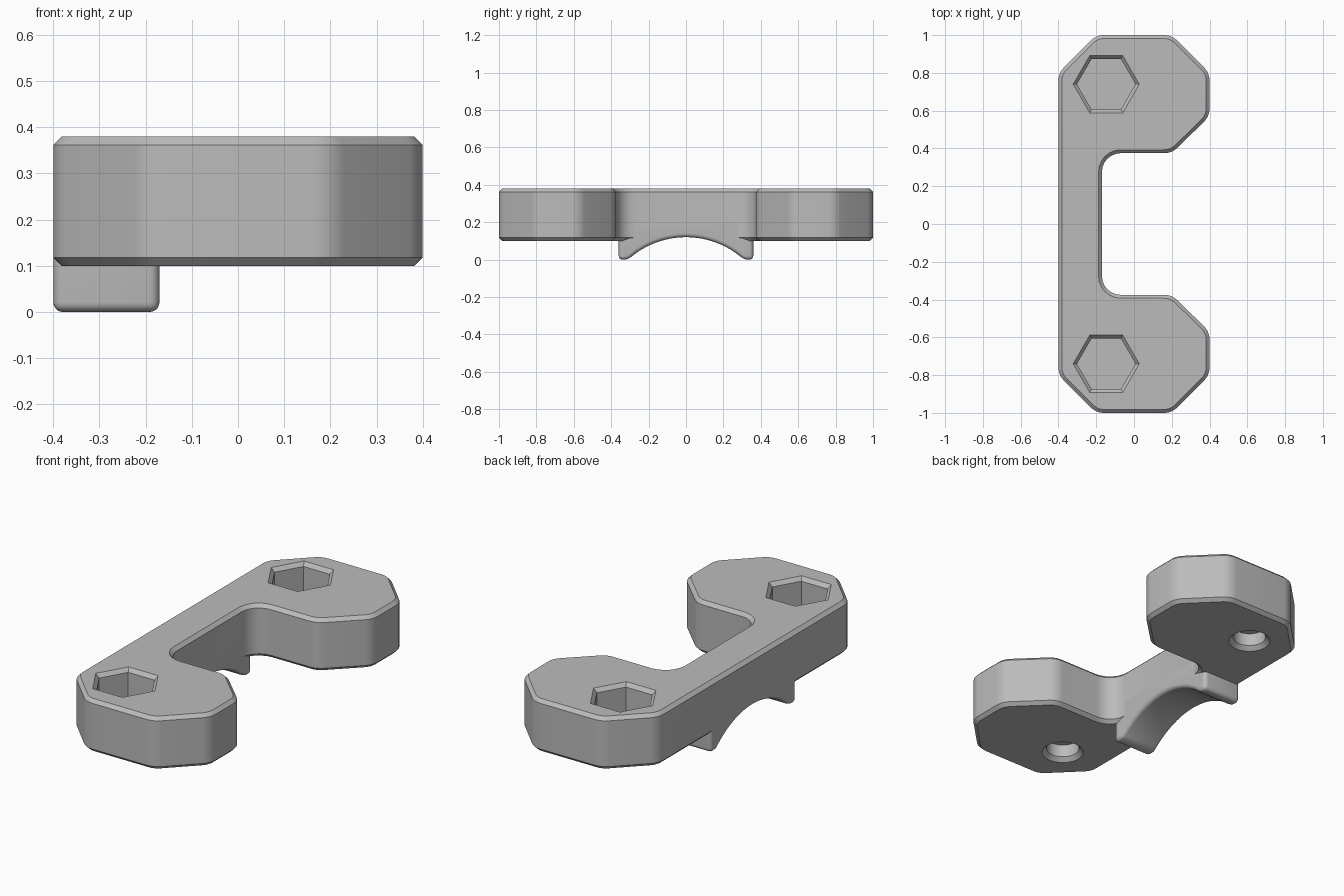
import bpy, bmesh, math
from mathutils import Vector

default = bpy.data.objects.get("Cube")
if default:
    bpy.data.objects.remove(default)

BOTTOM, TOP, CHAMFER = 0.1, 0.38, 0.018
LEFT, INNER = -0.4, -0.17          # sides of the connecting bar
BOLT_X, BOLT_Y = -0.147, 0.74
FOOT_Y, ARCH_Y, ARCH_TOP, JOIN_Z = 0.36, 0.31, 0.12, 0.2

grey = bpy.data.materials.new("plain_grey")
grey.use_nodes = True
grey.diffuse_color = (0.5, 0.5, 0.5, 1)
grey.node_tree.nodes["Principled BSDF"].inputs["Base Color"].default_value = (0.5, 0.5, 0.5, 1)


def make_object(name, bm):
    bmesh.ops.recalc_face_normals(bm, faces=bm.faces)
    mesh = bpy.data.meshes.new(name)
    bm.to_mesh(mesh)
    bm.free()
    mesh.materials.append(grey)
    obj = bpy.data.objects.new(name, mesh)
    bpy.context.collection.objects.link(obj)
    return obj


def activate(obj):
    bpy.ops.object.select_all(action='DESELECT')
    obj.select_set(True)
    bpy.context.view_layer.objects.active = obj


def prism(points, direction):
    """Extrude a closed planar loop of points."""
    bm = bmesh.new()
    base = bm.faces.new([bm.verts.new(p) for p in points])
    cap = bmesh.ops.extrude_face_region(bm, geom=[base])["geom"]
    bmesh.ops.translate(bm, vec=direction, verts=[v for v in cap if isinstance(v, bmesh.types.BMVert)])
    bmesh.ops.recalc_face_normals(bm, faces=bm.faces)
    return bm


def fillet(corners, radius, steps=6):
    """Round every corner of a plan outline."""
    out = []
    for i, c in enumerate(corners):
        a = (corners[i - 1] - c).normalized()
        b = (corners[(i + 1) % len(corners)] - c).normalized()
        half = a.angle(b) / 2
        centre = c + (a + b).normalized() * radius / math.sin(half)
        start = c + a * radius / math.tan(half) - centre
        end = c + b * radius / math.tan(half) - centre
        sweep = start.angle(end)
        for k in range(steps + 1):
            t = k / steps
            mix = start * math.sin((1 - t) * sweep) + end * math.sin(t * sweep)
            out.append(centre + mix / math.sin(sweep))
    return out


def stacked_rings(name, sides, x, y, rings):
    """Closed solid through regular polygons given as (radius, height)."""
    bm = bmesh.new()
    loops = [[bm.verts.new((x + r * math.cos(math.tau * i / sides),
                            y + r * math.sin(math.tau * i / sides), z))
              for i in range(sides)] for r, z in rings]
    for low, high in zip(loops, loops[1:]):
        for i in range(sides):
            j = (i + 1) % sides
            bm.faces.new((low[i], low[j], high[j], high[i]))
    bm.faces.new(loops[0])
    bm.faces.new(loops[-1])
    return make_object(name, bm)


def cut(target, cutter):
    cutter.hide_render = True
    mod = target.modifiers.new("cut", 'BOOLEAN')
    mod.operation, mod.solver, mod.object = 'DIFFERENCE', 'EXACT', cutter
    activate(target)
    bpy.ops.object.modifier_apply(modifier=mod.name)
    bpy.data.objects.remove(cutter)


# Body: mirrored C-shaped outline with chamfered rims
upper = [Vector(p) for p in ((INNER, 0.375, 0), (0.2, 0.375, 0), (0.4, 0.57, 0), (0.4, 0.8, 0),
                             (0.2, 1, 0), (-0.2, 1, 0), (LEFT, 0.8, 0))]
lower = [Vector((p.x, -p.y, 0)) for p in reversed(upper)]
outline = fillet(upper + lower, 0.1)
bm = prism([p + Vector((0, 0, BOTTOM)) for p in outline], (0, 0, TOP - BOTTOM))
rims = [e for e in bm.edges if abs(e.verts[0].co.z - e.verts[1].co.z) < 1e-5]
bmesh.ops.bevel(bm, geom=rims, offset=CHAMFER, segments=1, affect='EDGES')
body = make_object("bracket_body", bm)

# Nut pockets above, countersunk bolt holes below
for side in (-1, 1):
    y = side * BOLT_Y
    cut(body, stacked_rings("nut_cutter", 6, BOLT_X, y,
                            [(0.155, 0.2), (0.155, 0.36), (0.175, TOP), (0.195, 0.4)]))
    cut(body, stacked_rings("bolt_cutter", 32, BOLT_X, y,
                            [(0.125, 0.08), (0.105, BOTTOM), (0.083, 0.122), (0.083, 0.19)]))

# Clear the underside of the bar for the saddle
w = FOOT_Y - 0.03
cut(body, make_object("bar_cutter", prism(
    [(LEFT - 0.1, -w, 0), (INNER, -w, 0), (INNER, w, 0), (LEFT - 0.1, w, 0)], (0, 0, JOIN_Z))))

# Saddle: two rounded feet joined by an arch
radius = (ARCH_Y ** 2 + ARCH_TOP ** 2) / (2 * ARCH_TOP)
limit = math.asin(ARCH_Y / radius)
arch = []
for i in range(33):
    a = limit * (i / 16 - 1)
    arch.append((LEFT, radius * math.sin(a), ARCH_TOP - radius + radius * math.cos(a)))
profile = [(LEFT, -FOOT_Y, JOIN_Z), (LEFT, -FOOT_Y, 0)] + arch + [(LEFT, FOOT_Y, 0), (LEFT, FOOT_Y, JOIN_Z)]
bm = prism(profile, (INNER - LEFT, 0, 0))
edges = [e for e in bm.edges if e.calc_face_angle(0) > math.radians(25)
         and min(v.co.z for v in e.verts) < JOIN_Z - 0.001]
bmesh.ops.bevel(bm, geom=edges, offset=0.024, segments=5, profile=0.5, affect='EDGES', clamp_overlap=True)
saddle = make_object("arched_saddle", bm)

for obj in (body, saddle):
    activate(obj)
    bpy.ops.object.shade_smooth_by_angle(angle=math.radians(30))
